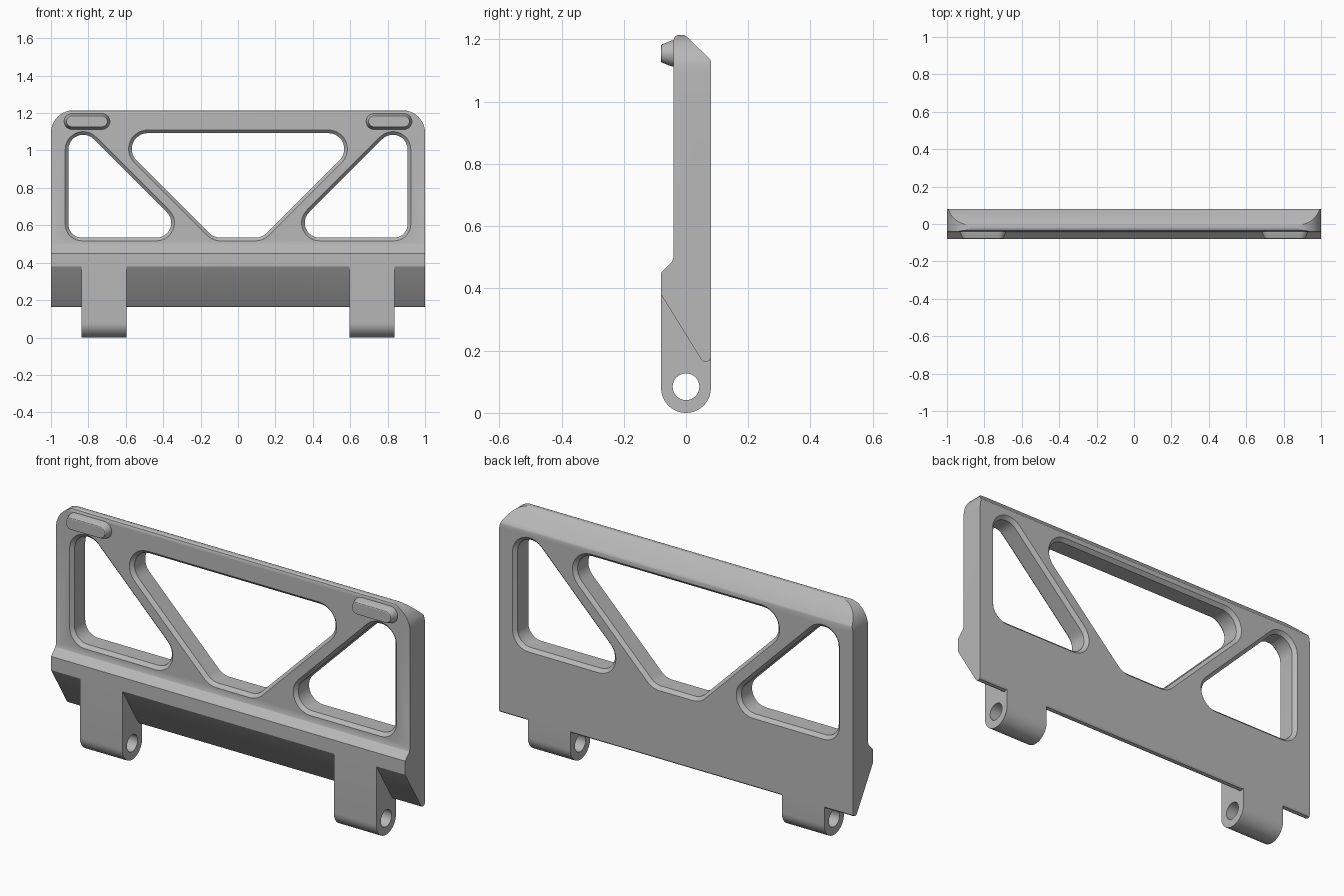
import bpy, bmesh
from math import pi, sin, cos
from mathutils import Vector

cube = bpy.data.objects.get("Cube")
if cube:
    bpy.data.objects.remove(cube, do_unlink=True)

grey = bpy.data.materials.new("mid grey")
grey.use_nodes = True
grey.diffuse_color = (0.48, 0.48, 0.48, 1)
grey.node_tree.nodes["Principled BSDF"].inputs["Base Color"].default_value = grey.diffuse_color


def loft(name, rings):
    """Solid through matching closed rings of 3D points, capped at both ends."""
    bm = bmesh.new()
    loops = [[bm.verts.new(p) for p in ring] for ring in rings]
    n = len(loops[0])
    for a, b in zip(loops, loops[1:]):
        for i in range(n):
            j = (i + 1) % n
            bm.faces.new((a[i], a[j], b[j], b[i]))
    bm.faces.new(loops[0][::-1])
    bm.faces.new(loops[-1])
    bmesh.ops.recalc_face_normals(bm, faces=bm.faces)
    mesh = bpy.data.meshes.new(name)
    bm.to_mesh(mesh)
    bm.free()
    mesh.materials.append(grey)
    obj = bpy.data.objects.new(name, mesh)
    bpy.context.collection.objects.link(obj)
    return obj


def rounded(corners, grow=0.0, steps=10):
    """Convex polygon of (x, z, radius) corners, rounded and offset by grow."""
    out = []
    n = len(corners)
    for i, (x, z, r) in enumerate(corners):
        p = Vector((x, z))
        a = (Vector(corners[i - 1][:2]) - p).normalized()
        b = (Vector(corners[(i + 1) % n][:2]) - p).normalized()
        mid = (a + b).normalized()
        half = a.angle(b) / 2
        centre = p + mid * (r / sin(half))
        side = Vector((-mid.y, mid.x))
        if side.dot(a) < 0:
            side = -side
        for k in range(steps + 1):
            t = (pi / 2 - half) * (1 - 2 * k / steps)
            out.append(centre + (side * sin(t) - mid * cos(t)) * (r + grow))
    return out


def along_y(outline, y):
    return [(p[0], y, p[1]) for p in outline]


def along_x(profile, x):
    return [(x, p[0], p[1]) for p in profile]


def boolean(obj, cutter, operation):
    mod = obj.modifiers.new(operation, "BOOLEAN")
    mod.object, mod.operation, mod.solver = cutter, operation, "EXACT"
    bpy.context.view_layer.update()
    mesh = bpy.data.meshes.new_from_object(
        obj.evaluated_get(bpy.context.evaluated_depsgraph_get()))
    obj.modifiers.clear()
    obj.data = mesh
    bpy.data.objects.remove(cutter, do_unlink=True)


# Panel: side profile swept across the width
section = [(-0.08, 0.38), (-0.08, 0.45), (-0.045, 0.485), (-0.04, 0.5),
           (-0.04, 1.198), (-0.035, 1.21), (-0.025, 1.215), (-0.008, 1.215),
           (0, 1.211), (0.077, 1.137), (0.08, 1.13), (0.08, 0.175),
           (0.075, 0.167), (0.065, 0.164), (0.055, 0.166), (0.048, 0.173)]
panel = loft("panel", [along_x(section, -1), along_x(section, 1)])

# Rounded top corners
r = 0.12
front = rounded([(-1, 0, 0.01), (1, 0, 0.01), (1, 1.215, r), (-1, 1.215, r)])
boolean(panel, loft("outline", [along_y(front, -0.2), along_y(front, 0.2)]), "INTERSECT")

# Windows with a chamfer on both faces
middle = [(-0.135, 0.517, 0.1), (0.135, 0.517, 0.1),
          (0.73, 1.11, 0.102), (-0.73, 1.11, 0.102)]
left = [(0.924, 0.517, 0.09), (0.924, 1.237, 0.096), (0.204, 0.517, 0.096)]
right = [(-x, z, rad) for x, z, rad in left]
c = 0.017
for window in (middle, left, right):
    levels = [(-0.06, 0.02), (-0.04 + c, -c), (0.08 - c, -c), (0.1, 0.02)]
    cutter = loft("window_cutter", [along_y(rounded(window, g), y) for y, g in levels])
    boolean(panel, cutter, "DIFFERENCE")

# Hinge legs with a round foot and a pin hole
foot = [(-0.08 * cos(pi * k / 24), 0.08 - 0.08 * sin(pi * k / 24)) for k in range(25)]
leg_side = foot + [(0.08, 0.18), (0.065, 0.166), (0.05, 0.175), (-0.08, 0.385)]
hole = [(0.043 * cos(pi * k / 16), 0.084 + 0.043 * sin(pi * k / 16)) for k in range(32)]
parts = [panel]
for s, side in ((1, "left"), (-1, "right")):
    leg = loft(side + "_hinge_leg", [along_x(leg_side, s * 0.597), along_x(leg_side, s * 0.837)])
    boolean(leg, loft("pin_cutter", [along_x(hole, s * 0.5), along_x(hole, s * 0.9)]), "DIFFERENCE")
    # Tapered pill-shaped bumper near the top corner
    h = 0.042
    x0, x1 = sorted((s * 0.685, s * 0.93))
    pill = [(x0, 1.113, h), (x1, 1.113, h), (x1, 1.197, h), (x0, 1.197, h)]
    bumper = loft(side + "_bumper", [along_y(rounded(pill, g), y) for y, g in
                                     ((-0.035, 0), (-0.045, 0), (-0.078, -0.013), (-0.08, -0.016))])
    parts += [leg, bumper]

# Smooth the curves, keep edges crisp
bpy.ops.object.select_all(action="DESELECT")
for obj in parts:
    obj.select_set(True)
bpy.context.view_layer.objects.active = panel
bpy.ops.object.shade_smooth_by_angle(angle=pi / 7)
